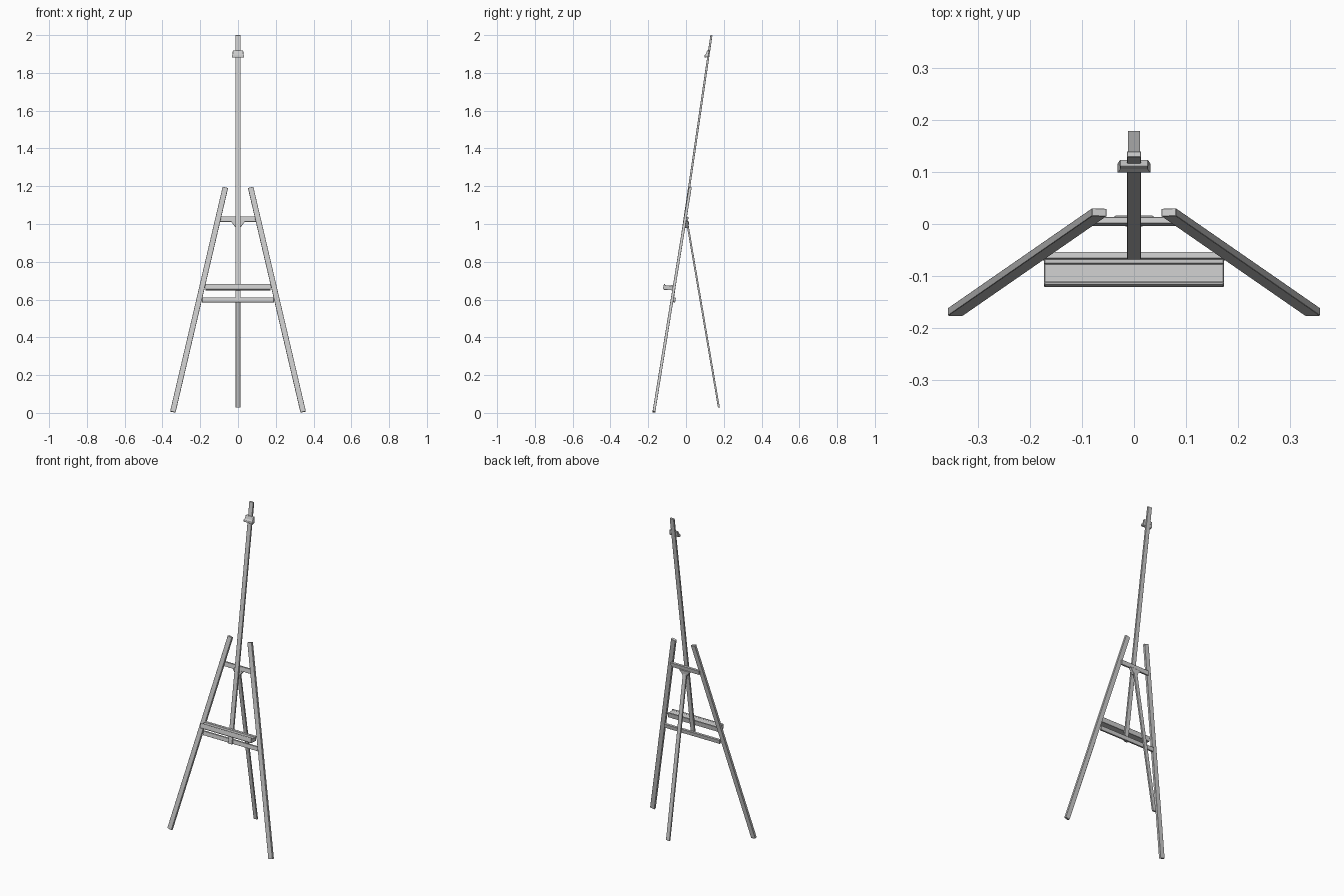
import bpy, bmesh
from mathutils import Vector, Matrix

if "Cube" in bpy.data.objects:
    bpy.data.objects.remove(bpy.data.objects["Cube"])

FRAME_N = Vector((0, 1, -0.162)).normalized()   # normal of the leaning front frame
MAST_N = Vector((0, 1, -0.1467)).normalized()


def finish(name, bm, bevel=0.0):
    bmesh.ops.recalc_face_normals(bm, faces=bm.faces)
    me = bpy.data.meshes.new(name)
    bm.to_mesh(me)
    bm.free()
    ob = bpy.data.objects.new(name, me)
    bpy.context.collection.objects.link(ob)
    if bevel:
        mod = ob.modifiers.new("edge", 'BEVEL')
        mod.width = bevel
        mod.segments = 1
    return ob


def beam(name, a, b, width, thick, normal):
    """Square-ended batten from a to b; thickness runs along normal."""
    a, b = Vector(a), Vector(b)
    d = (b - a).normalized()
    n = (normal - d * normal.dot(d)).normalized()
    w = n.cross(d)
    rot = Matrix((w, n, d)).transposed().to_4x4()
    bm = bmesh.new()
    bmesh.ops.create_cube(bm, size=1)
    bm.transform(Matrix.Translation((a + b) / 2) @ rot
                 @ Matrix.Diagonal((width, thick, (b - a).length, 1)))
    return finish(name, bm, 0.0008)


def extrude(name, verts, vec, bevel):
    """Prism from a flat outline."""
    bm = bmesh.new()
    f = bm.faces.new([bm.verts.new(v) for v in verts])
    r = bmesh.ops.extrude_face_region(bm, geom=[f])
    top = [v for v in r['geom'] if isinstance(v, bmesh.types.BMVert)]
    bmesh.ops.translate(bm, verts=top, vec=vec)
    return finish(name, bm, bevel)


# splayed front legs
for side, s in (("left", -1), ("right", 1)):
    beam("front_leg_" + side, (s * 0.345, -0.170, 0.005), (s * 0.067, 0.0225, 1.193),
         0.029, 0.015, FRAME_N)

# mast and rear leg
beam("mast", (0, -0.0725, 0.585), (0, 0.1345, 1.9992), 0.027, 0.011, MAST_N)
beam("rear_leg", (0, 0.174, 0.028), (0, 0.006, 1.01), 0.024, 0.010, Vector((0, 1, 0.17)))

# cross bars behind the mast
beam("upper_crossbar", (-0.097, 0.005, 1.025), (0.097, 0.005, 1.025), 0.027, 0.013, FRAME_N)
beam("lower_crossbar", (-0.190, -0.062, 0.598), (0.190, -0.062, 0.598), 0.025, 0.013, FRAME_N)

# tapered hinge block under the upper bar
extrude("hinge_block", [(-0.038, -0.002, 1.014), (0.038, -0.002, 1.014),
                        (0.012, -0.005, 0.98), (-0.012, -0.005, 0.98)],
        (0, 0.018, 0), 0.001)

# canvas tray with raised front lip and back rail
tray = [(-0.067, 0.678), (-0.075, 0.678), (-0.077, 0.673), (-0.110, 0.676), (-0.112, 0.683),
        (-0.117, 0.682), (-0.121, 0.660), (-0.119, 0.652), (-0.080, 0.650), (-0.071, 0.648)]
extrude("canvas_tray", [(-0.173, y, z) for y, z in tray], (0.346, 0, 0), 0.001)

# top canvas clamp, wider at its lower lip
clamp = [(0.124, 1.918), (0.112, 1.918), (0.106, 1.902), (0.099, 1.894), (0.099, 1.881), (0.117, 1.884)]
ob = extrude("canvas_clamp", [(-0.032, y, z) for y, z in clamp], (0.064, 0, 0), 0.001)
for v in ob.data.vertices:
    if v.co.z > 1.897:
        v.co.x *= 0.85
